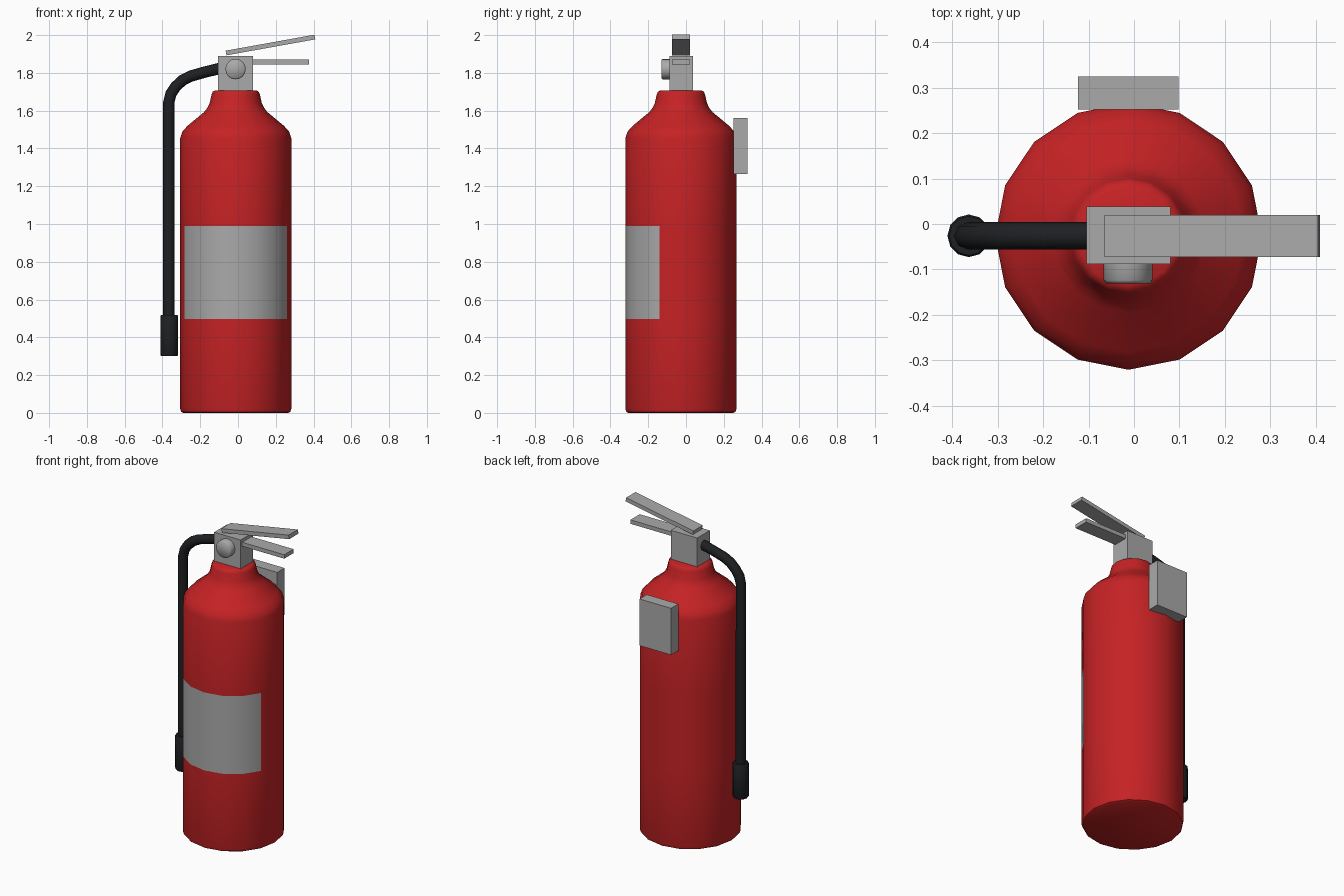
import bpy, bmesh, math
from mathutils import Vector, Matrix

if "Cube" in bpy.data.objects:
    bpy.data.objects.remove(bpy.data.objects["Cube"])

CX, CY = -0.012, -0.027          # cylinder axis


def material(name, rgb):
    m = bpy.data.materials.new(name)
    m.diffuse_color = (*rgb, 1)
    m.use_nodes = True
    m.node_tree.nodes["Principled BSDF"].inputs["Base Color"].default_value = m.diffuse_color
    return m


RED = material("red paint", (0.56, 0.016, 0.018))
GREY = material("grey metal", (0.40, 0.40, 0.40))
BLACK = material("black rubber", (0.013, 0.014, 0.016))


def finish(name, bm, mats, smooth=None):
    bmesh.ops.recalc_face_normals(bm, faces=bm.faces)
    me = bpy.data.meshes.new(name)
    bm.to_mesh(me)
    bm.free()
    ob = bpy.data.objects.new(name, me)
    bpy.context.collection.objects.link(ob)
    for m in mats:
        me.materials.append(m)
    if smooth:
        bpy.ops.object.select_all(action='DESELECT')
        ob.select_set(True)
        bpy.context.view_layer.objects.active = ob
        bpy.ops.object.shade_smooth_by_angle(angle=math.radians(smooth))
    return ob


def skin(bm, rings):
    """Join rings of points into a capped tube."""
    rings = [[bm.verts.new(p) for p in r] for r in rings]
    n = len(rings[0])
    for a, b in zip(rings, rings[1:]):
        for i in range(n):
            j = (i + 1) % n
            bm.faces.new((a[i], a[j], b[j], b[i]))
    bm.faces.new(rings[0][::-1])
    bm.faces.new(rings[-1])


def lathe(profile, sides, matrix):
    bm = bmesh.new()
    skin(bm, [[matrix @ Vector((r * math.cos(math.tau * i / sides),
                                r * math.sin(math.tau * i / sides), z))
               for i in range(sides)] for r, z in profile])
    return bm


def box(name, x, y, z, mat, tilt=0):
    bm = bmesh.new()
    bmesh.ops.create_cube(bm, size=1)
    centre = Vector([(a + b) / 2 for a, b in (x, y, z)])
    size = [b - a for a, b in (x, y, z)]
    bm.transform(Matrix.Translation(centre) @ Matrix.Rotation(tilt, 4, 'Y')
                 @ Matrix.Diagonal((*size, 1)))
    return finish(name, bm, [mat])


# Tank, with the label on its front faces
profile = [(0.278, 0), (0.289, 0.006), (0.294, 0.022), (0.294, 0.497),
           (0.294, 0.99), (0.294, 1.455), (0.282, 1.49), (0.255, 1.52),
           (0.168, 1.592), (0.15, 1.615), (0.138, 1.64), (0.128, 1.685),
           (0.122, 1.70), (0.108, 1.708)]
bm = lathe(profile, 16, Matrix.Translation((CX, CY, 0)))
for f in bm.faces:
    c = f.calc_center_median()
    if 0.5 < c.z < 0.98 and c.y < CY - 0.1:
        f.material_index = 1
finish("tank", bm, [RED, GREY], 40)

# Valve block, handles and wall bracket
box("valve_block", (-0.105, 0.08), (-0.088, 0.038), (1.70, 1.89), GREY)
HANDLE_Y = (-0.073, 0.02)
box("lower_handle", (0.06, 0.375), HANDLE_Y, (1.845, 1.87), GREY)
box("squeeze_handle", (-0.067, 0.411), HANDLE_Y, (1.935, 1.96), GREY,
    -math.radians(10.2))
box("wall_bracket", (-0.123, 0.098), (0.252, 0.325), (1.265, 1.56), GREY)

# Pressure gauge
front = Matrix.Translation((-0.013, -0.08, 1.82)) @ Matrix.Rotation(math.pi / 2, 4, 'X')
finish("pressure_gauge", lathe([(0.054, 0), (0.054, 0.044), (0.048, 0.051)], 16, front),
       [GREY], 60)

# Hose swept in the x-z plane
HX, HY, HR, SIDES = -0.366, -0.026, 0.03, 8
path = [(-0.095, 1.824), (-0.18, 1.803), (-0.25, 1.783), (-0.295, 1.76),
        (-0.33, 1.727), (-0.355, 1.69), (HX, 1.645), (HX, 0.50)]
pts = [Vector((x, HY, z)) for x, z in path]
rings = []
for i, p in enumerate(pts):
    t = (pts[min(i + 1, len(pts) - 1)] - pts[max(i - 1, 0)]).normalized()
    if i == len(pts) - 2:
        t = Vector((-0.1, 0, -1)).normalized()
    side = t.cross(Vector((0, 1, 0)))
    rings.append([p + HR * (math.cos(math.tau * k / SIDES) * side
                            + math.sin(math.tau * k / SIDES) * Vector((0, 1, 0)))
                  for k in range(SIDES)])
bm = bmesh.new()
skin(bm, rings)
finish("hose", bm, [BLACK], 50)

# Nozzle
finish("nozzle", lathe([(0.043, 0.30), (0.047, 0.306), (0.047, 0.512), (0.043, 0.518)],
                       12, Matrix.Translation((HX + 0.002, HY, 0))), [BLACK], 40)
